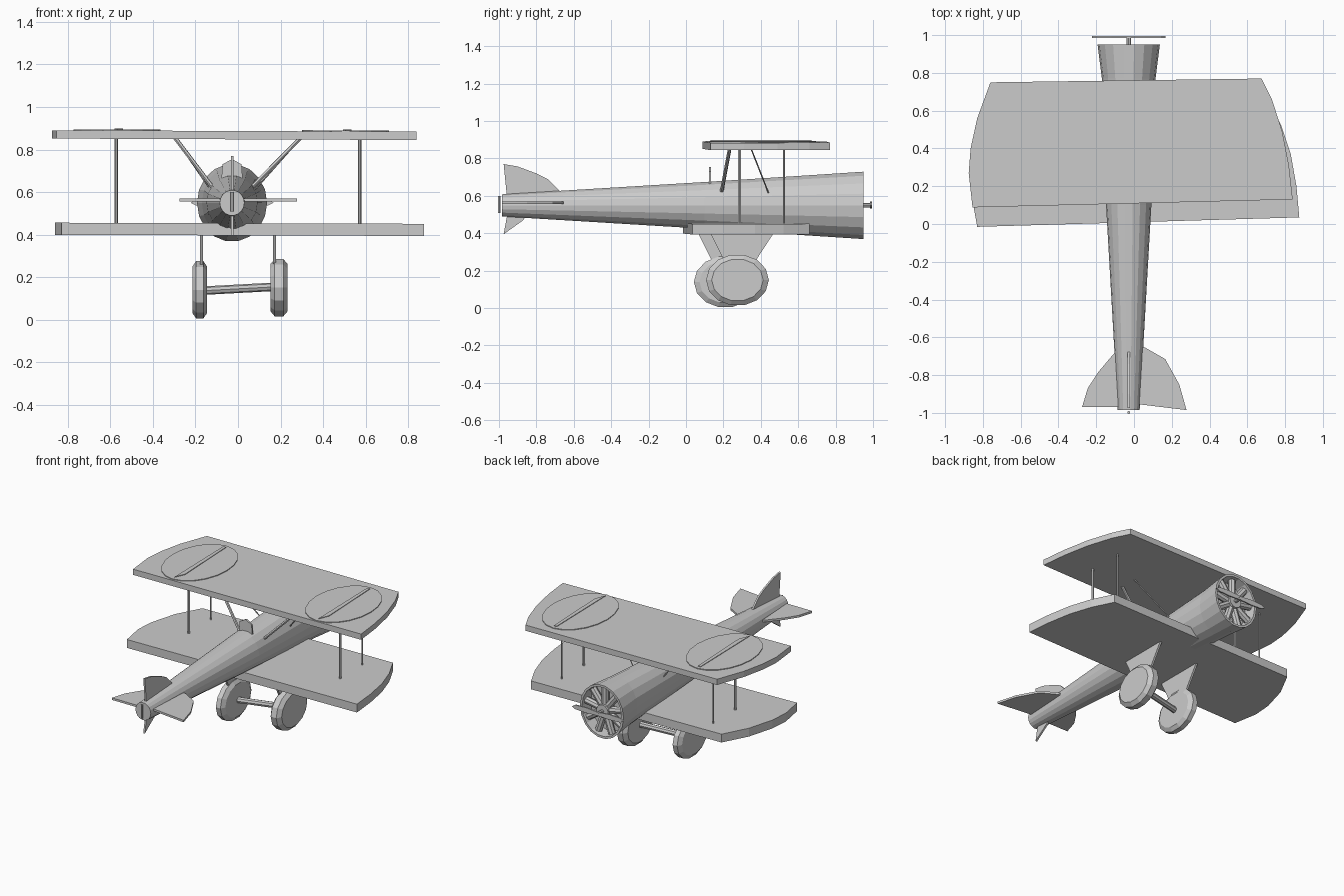
import bpy, bmesh
from math import cos, sin, pi
from mathutils import Vector

cube = bpy.data.objects.get("Cube")
if cube:
    bpy.data.objects.remove(cube, do_unlink=True)

grey = bpy.data.materials.new("plain_grey")
grey.use_nodes = True
COLOUR = (0.6, 0.6, 0.6, 1)
grey.diffuse_color = COLOUR
grey.node_tree.nodes["Principled BSDF"].inputs["Base Color"].default_value = COLOUR

CX, CZ = -0.028, 0.549   # fuselage axis


def finish(name, bm):
    bmesh.ops.recalc_face_normals(bm, faces=bm.faces)
    mesh = bpy.data.meshes.new(name)
    bm.to_mesh(mesh)
    bm.free()
    mesh.materials.append(grey)
    obj = bpy.data.objects.new(name, mesh)
    bpy.context.collection.objects.link(obj)
    return obj


def loft(name, rings, close=False):
    """Skin equal-sized rings of points, capping the ends or joining them."""
    bm = bmesh.new()
    loops = [[bm.verts.new(p) for p in ring] for ring in rings]
    pairs = list(zip(loops, loops[1:]))
    if close:
        pairs.append((loops[-1], loops[0]))
    else:
        bm.faces.new(loops[0])
        bm.faces.new(loops[-1])
    for a, b in pairs:
        for i in range(len(a)):
            j = (i + 1) % len(a)
            bm.faces.new((a[i], a[j], b[j], b[i]))
    return finish(name, bm)


def slab(name, outline, z0, z1, tilt=0):
    """Horizontal plate; tilt is the rise per unit of x."""
    return loft(name, [[(x, y, z + tilt * x) for x, y in outline] for z in (z0, z1)])


def upright(name, outline, x0, x1):
    """Plate in the y-z plane."""
    return loft(name, [[(x, y, z) for y, z in outline] for x in (x0, x1)])


def rod(name, a, b, r, sides=6):
    a, b = Vector(a), Vector(b)
    q = (b - a).to_track_quat("Z", "Y")
    ring = [q @ Vector((r * cos(2 * pi * i / sides), r * sin(2 * pi * i / sides), 0))
            for i in range(sides)]
    return loft(name, [[p + end for p in ring] for end in (a, b)])


def oval(y, rx, rz, sides=18):
    return [(CX + rx * cos(2 * pi * i / sides), y, CZ + rz * sin(2 * pi * i / sides))
            for i in range(sides)]


# Fuselage: tapered tube with an open, recessed nose
loft("fuselage", [oval(-0.985, 0.058, 0.06), oval(0.1, 0.12, 0.127),
                  oval(0.77, 0.142, 0.171), oval(0.95, 0.165, 0.183),
                  oval(0.95, 0.15, 0.168), oval(0.87, 0.14, 0.16)])
rod("tail_post", (CX, -0.998, CZ - 0.04), (CX, -0.998, CZ + 0.05), 0.008)

# Radial engine inside the nose
rod("engine_hub", (CX, 0.86, CZ), (CX, 0.945, CZ), 0.045, 12)
for i in range(9):
    a = 2 * pi * i / 9 + pi / 2
    rod("engine_cylinder", (CX, 0.91, CZ),
        (CX + 0.148 * cos(a), 0.91, CZ + 0.16 * sin(a)), 0.024, 8)

# Propeller
rod("propeller_shaft", (CX, 0.9, CZ), (CX, 0.995, CZ), 0.012, 8)
blade = [(0.0, 0.012), (0.09, 0.02), (0.17, 0.016), (0.195, 0.0),
         (0.17, -0.012), (0.09, -0.016), (0.0, -0.012)]
for side in (-1, 1):
    loft("propeller_blade", [[(CX + side * x, y, CZ + z) for x, z in blade]
                             for y in (0.985, 0.994)])

# Wings with rounded tips
slab("upper_wing", [(-0.76, 0.75), (0.675, 0.77), (0.73, 0.66), (0.785, 0.49),
                    (0.82, 0.31), (0.84, 0.13), (-0.855, 0.088), (-0.875, 0.27),
                    (-0.865, 0.4), (-0.83, 0.56)], 0.848, 0.887, -0.004)
slab("lower_wing", [(-0.71, 0.63), (0.71, 0.66), (0.78, 0.52), (0.83, 0.37),
                    (0.86, 0.2), (0.875, 0.035), (-0.83, -0.015), (-0.86, 0.15),
                    (-0.85, 0.28), (-0.8, 0.46)], 0.396, 0.453, -0.003)

# Round markings laid on the upper wing, each with a slim raised bar
for x, y in ((-0.57, 0.4), (0.505, 0.42)):
    disc = [(x + 0.205 * cos(2 * pi * i / 20), y + 0.295 * sin(2 * pi * i / 20))
            for i in range(20)]
    slab("wing_marking", disc, 0.884, 0.892, -0.004)
    slab("marking_bar", [(x - 0.01, y + 0.27), (x + 0.01, y + 0.27),
                         (x + 0.03, y - 0.2), (x, y - 0.27)], 0.889, 0.896, -0.004)

# Struts between the wings and from fuselage to upper wing
for side in (-1, 1):
    rod("rear_wing_strut", (side * 0.573, 0.285, 0.44), (side * 0.573, 0.285, 0.86), 0.009)
    rod("front_wing_strut", (side * 0.573, 0.525, 0.44), (side * 0.573, 0.525, 0.86), 0.006)
    rod("rear_cabane_strut", (CX + side * 0.09, 0.19, 0.62), (side * 0.3, 0.235, 0.86), 0.01)
    rod("front_cabane_strut", (CX + side * 0.08, 0.455, 0.58), (side * 0.3, 0.345, 0.86), 0.004)

# Windscreen
loft("windscreen", [[(CX + dx, y, z) for dx, z in
                     ((-0.05, 0.66), (0.05, 0.66), (0.045, 0.73), (0, 0.755), (-0.045, 0.73))]
                    for y in (0.122, 0.134)])

# Tail surfaces
slab("tailplane", [(-0.275, -0.97), (-0.245, -0.87), (-0.19, -0.785), (-0.11, -0.69),
                   (-0.06, -0.655), (0.06, -0.655), (0.165, -0.715), (0.24, -0.85),
                   (0.278, -0.985), (0.03, -0.955), (-0.09, -0.97)], 0.556, 0.57)
upright("upper_fin", [(-0.955, 0.57), (-0.975, 0.77), (-0.9, 0.757), (-0.8, 0.72),
                      (-0.74, 0.69), (-0.67, 0.62), (-0.67, 0.57)], CX - 0.006, CX + 0.006)
upright("lower_fin", [(-0.95, 0.53), (-0.975, 0.395), (-0.87, 0.47), (-0.83, 0.53)],
        CX - 0.006, CX + 0.006)

# Wheels with bevelled rims, axle and plate legs
for x, y, z, w in ((-0.18, 0.21, 0.14, 0.034), (0.193, 0.275, 0.15, 0.041)):
    loft("wheel", [[(x + dx * w, y + 0.168 * k * cos(2 * pi * i / 14),
                     z + 0.138 * k * sin(2 * pi * i / 14)) for i in range(14)]
                   for dx, k in ((-1, 0.82), (-0.5, 1), (0.5, 1), (1, 0.82))])
    side = -1 if x < 0 else 1
    upright("wheel_leg", [(y - 0.15, 0.41), (y + 0.2, 0.41), (y + 0.03, 0.15), (y - 0.02, 0.15)],
            side * 0.172 - 0.007, side * 0.172 + 0.007)
rod("axle", (-0.18, 0.21, 0.135), (0.19, 0.275, 0.155), 0.02, 8)
